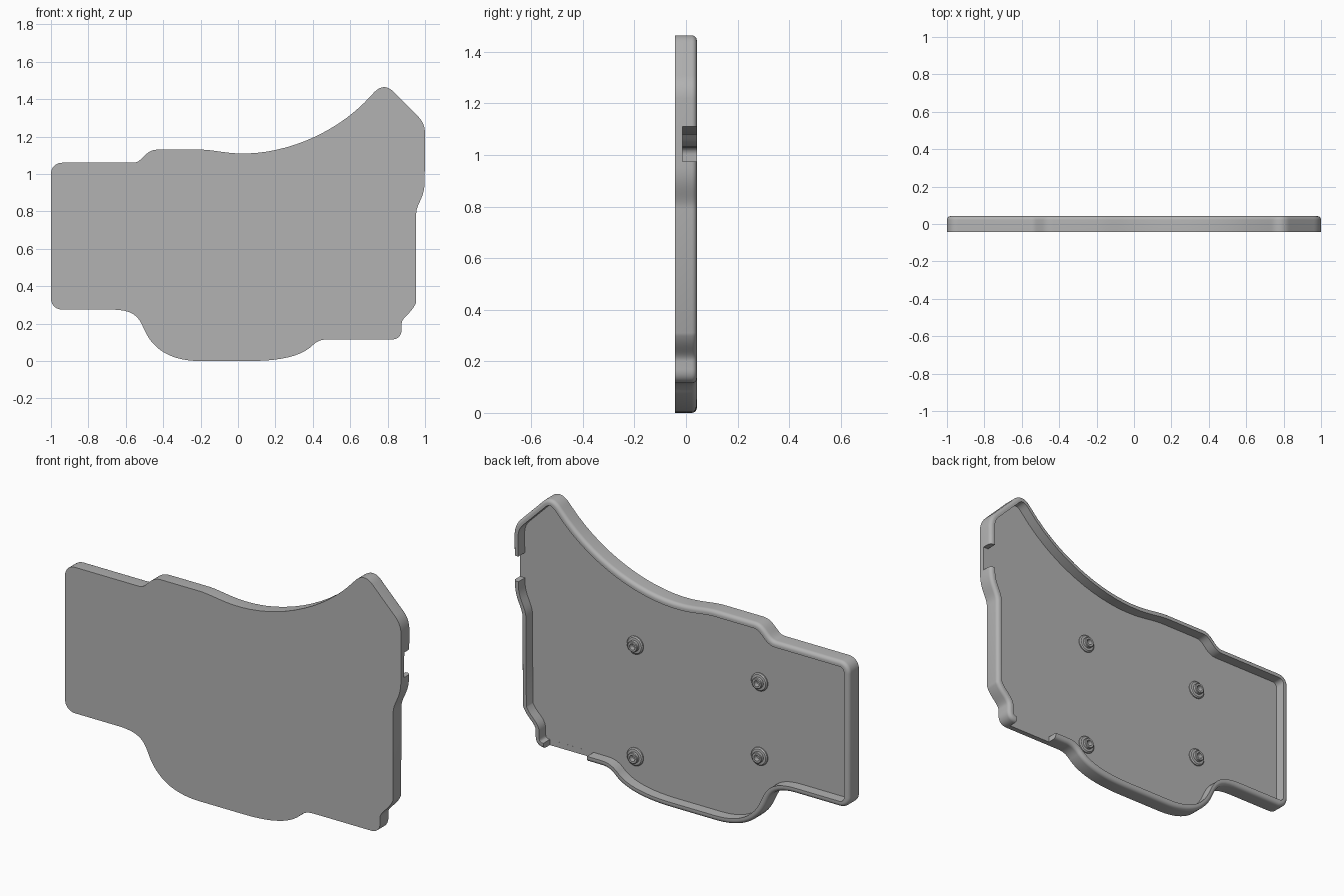
import bpy, bmesh, math
from mathutils import Vector
from mathutils.geometry import interpolate_bezier

if "Cube" in bpy.data.objects:
    bpy.data.objects.remove(bpy.data.objects["Cube"])

FRONT, FLOOR, BACK = -0.042, -0.014, 0.042   # depth levels along y
RIM, ROUND = 0.03, 0.02                      # rim width, rounded outer edge

grey = bpy.data.materials.new("warm_grey")
grey.diffuse_color = (0.45, 0.45, 0.45, 1)
grey.use_nodes = True
grey.node_tree.nodes["Principled BSDF"].inputs["Base Color"].default_value = grey.diffuse_color

# Outline in x,z (counterclockwise from the front): 1 point = line, 3 points = curve
START = (-0.2, 0.0)
PATH = [
    [(0.06, 0.0)],
    [(0.24, 0.0), (0.34, 0.03), (0.395, 0.08)],
    [(0.42, 0.105), (0.44, 0.115), (0.48, 0.115)],
    [(0.82, 0.115)],
    [(0.855, 0.115), (0.875, 0.135), (0.875, 0.17)],
    [(0.875, 0.2)],
    [(0.876, 0.235), (0.925, 0.25), (0.951, 0.31)],
    [(0.953, 0.79)],
    [(0.955, 0.84), (0.995, 0.87), (0.998, 0.95)],
    [(1.0, 1.22)],
    [(0.998, 1.26), (0.985, 1.285), (0.96, 1.31)],
    [(0.835, 1.435)],
    [(0.8, 1.475), (0.76, 1.475), (0.72, 1.428)],
    [(0.52, 1.2), (0.22, 1.1), (0.0, 1.11)],
    [(-0.08, 1.113), (-0.14, 1.13), (-0.2, 1.13)],
    [(-0.43, 1.13)],
    [(-0.5, 1.13), (-0.51, 1.06), (-0.56, 1.06)],
    [(-0.94, 1.06)],
    [(-0.975, 1.06), (-1.0, 1.035), (-1.0, 1.0)],
    [(-1.0, 0.335)],
    [(-1.0, 0.3), (-0.975, 0.275), (-0.94, 0.275)],
    [(-0.68, 0.275)],
    [(-0.48, 0.275), (-0.54, 0.17), (-0.44, 0.08)],
    [(-0.38, 0.02), (-0.29, 0.0), START],
]


def outline():
    pts = [Vector(START)]
    for seg in PATH:
        if len(seg) == 1:
            pts.append(Vector(seg[0]))
        else:
            a, b, c = (Vector((*p, 0)) for p in seg)
            curve = interpolate_bezier(pts[-1].to_3d(), a, b, c, 15)
            pts += [Vector(p[:2]) for p in curve[1:]]
    return pts[:-1]


def inset(pts, d):
    """Move every point inward by d with mitred corners."""
    out = []
    for i, p in enumerate(pts):
        e1 = (p - pts[i - 1]).normalized()
        e2 = (pts[(i + 1) % len(pts)] - p).normalized()
        n1, n2 = Vector((-e1.y, e1.x)), Vector((-e2.y, e2.x))
        out.append(p + (n1 + n2) * (d / (1 + n1.dot(n2))))
    return out


def finish(bm, name, mat=grey):
    bmesh.ops.recalc_face_normals(bm, faces=bm.faces)
    me = bpy.data.meshes.new(name)
    bm.to_mesh(me)
    bm.free()
    ob = bpy.data.objects.new(name, me)
    bpy.context.collection.objects.link(ob)
    me.materials.append(mat)
    return ob


def smooth(ob):
    bpy.ops.object.select_all(action='DESELECT')
    ob.select_set(True)
    bpy.context.view_layer.objects.active = ob
    bpy.ops.object.shade_smooth_by_angle(angle=math.radians(35))


# Tray panel: flat plate with a raised rim, rounded on its outer back edge
section = [(0, FRONT)]
for k in range(7):
    a = math.pi / 2 * k / 6
    section.append((ROUND * (1 - math.cos(a)), BACK - ROUND + ROUND * math.sin(a)))
section += [(RIM, BACK), (RIM, FLOOR)]
base = outline()
bm = bmesh.new()
loops = [[bm.verts.new((p.x, y, p.y)) for p in inset(base, d)] for d, y in section]
n = len(base)
for lo, hi in zip(loops, loops[1:]):
    for i in range(n):
        j = (i + 1) % n
        bm.faces.new((lo[i], lo[j], hi[j], hi[i]))
bm.faces.new(loops[0])
bm.faces.new(loops[-1])
panel = finish(bm, "tray_panel")

# Openings in the rim: side notch and bottom gap
for name, x0, x1, z0, z1 in [("side_notch_cutter", 0.9, 1.1, 0.975, 1.11),
                             ("bottom_gap_cutter", 0.56, 0.82, 0.05, 0.18)]:
    bm = bmesh.new()
    bmesh.ops.create_cube(bm, size=1)
    for v in bm.verts:
        v.co = (x1 if v.co.x > 0 else x0, 0.1 if v.co.y > 0 else FLOOR + 0.0002,
                z1 if v.co.z > 0 else z0)
    cutter = finish(bm, name)
    mod = panel.modifiers.new(name, 'BOOLEAN')
    mod.operation, mod.solver, mod.object = 'DIFFERENCE', 'EXACT', cutter
    bpy.context.view_layer.objects.active = panel
    bpy.ops.object.modifier_apply(modifier=name)
    bpy.data.objects.remove(cutter)
smooth(panel)

# Screw bosses: stepped, hollow, turned around the y axis
BOSS = [(0.048, -0.002), (0.048, 0.006), (0.042, 0.011), (0.029, 0.012),
        (0.029, 0.026), (0.026, 0.029), (0.016, 0.029), (0.016, 0.002), (0.0, 0.002)]
SIDES = 28
for k, (x, z) in enumerate([(0.31, 0.79), (-0.43, 0.79), (0.31, 0.19), (-0.43, 0.39)]):
    bm = bmesh.new()
    rings = []
    for r, h in BOSS[:-1]:
        rings.append([bm.verts.new((x + r * math.cos(t), FLOOR + h, z + r * math.sin(t)))
                      for t in (2 * math.pi * i / SIDES for i in range(SIDES))])
    for lo, hi in zip(rings, rings[1:]):
        for i in range(SIDES):
            j = (i + 1) % SIDES
            bm.faces.new((lo[i], lo[j], hi[j], hi[i]))
    bm.faces.new(rings[0])
    bm.faces.new(rings[-1])
    smooth(finish(bm, f"screw_boss_{k + 1}"))
